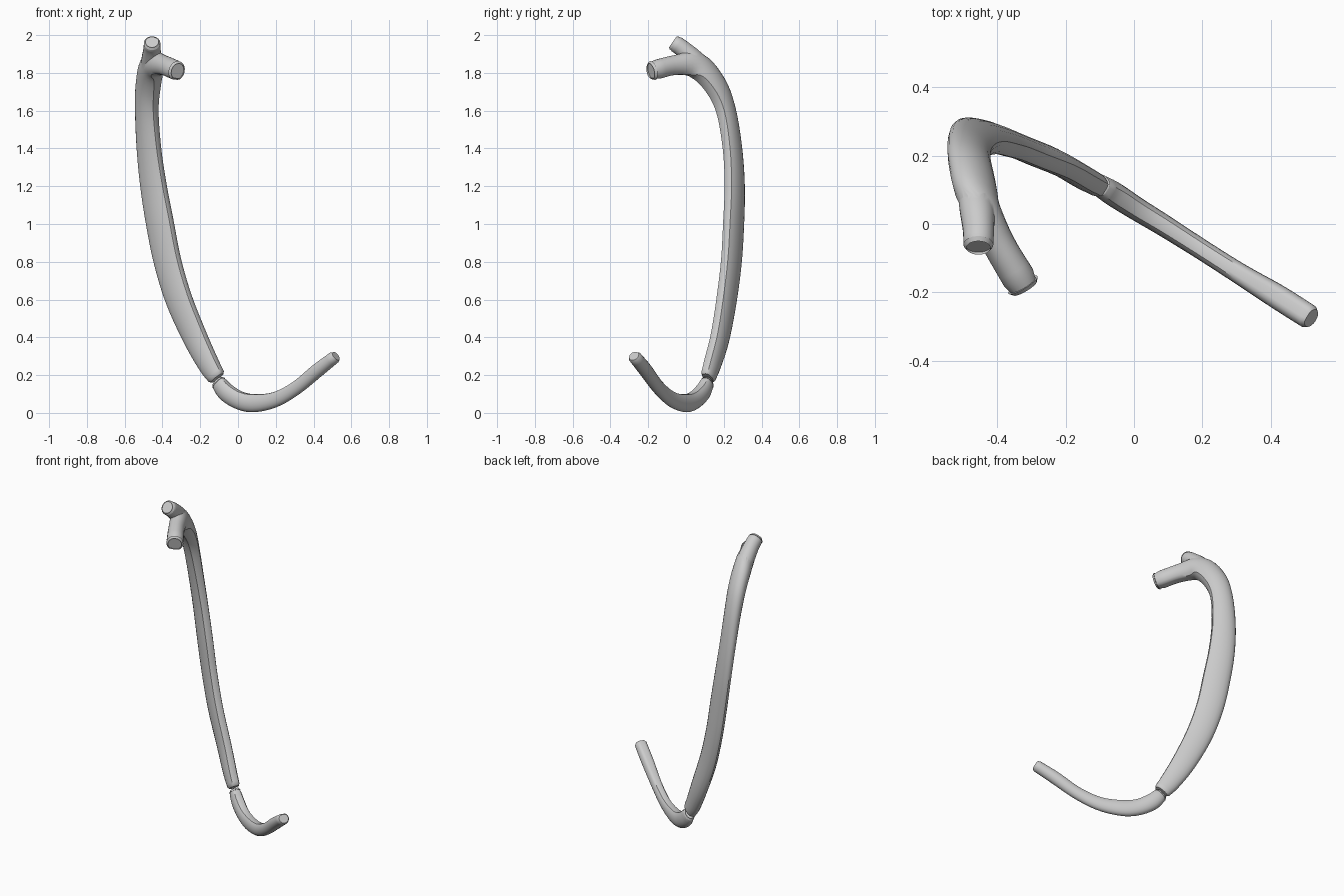
import bpy, bmesh, math
from mathutils import Vector

if "Cube" in bpy.data.objects:
    bpy.data.objects.remove(bpy.data.objects["Cube"])

grey = bpy.data.materials.new("bone grey")
grey.use_nodes = True
grey.diffuse_color = (0.6, 0.6, 0.6, 1)
grey.node_tree.nodes["Principled BSDF"].inputs["Base Color"].default_value = (0.6, 0.6, 0.6, 1)

PLANE_NORMAL = Vector((0.533, 0.846, 0))
SIDES = 20
STEPS = 5


def resample(stations):
    """Catmull-Rom through (x, y, z, in-plane radius, across radius)."""
    pts = [Vector(s) for s in stations]
    pts = [2 * pts[0] - pts[1]] + pts + [2 * pts[-1] - pts[-2]]
    out = []
    for a, b, c, d in zip(pts, pts[1:], pts[2:], pts[3:]):
        for i in range(STEPS):
            t = i / STEPS
            out.append(0.5 * (2 * b + (c - a) * t + (2 * a - 5 * b + 4 * c - d) * t**2
                              + (3 * b - a - 3 * c + d) * t**3))
    return out + [pts[-2]]


def section(angle, flat):
    """Rounded outside, flattened inner edge."""
    return min(math.cos(angle), flat), math.sin(angle)


def sweep(name, stations, flat=0.86, round_end=0.012):
    path = resample(stations)
    centres = [Vector(p[:3]) for p in path]
    rings = []
    for i, p in enumerate(path):
        t = (centres[min(i + 1, len(path) - 1)] - centres[max(i - 1, 0)]).normalized()
        rings.append((centres[i], t, p[3], p[4]))
    # softened rims at both ends
    for at, sign in ((0, -1), (len(rings), 1)):
        c, t, a, b = rings[0 if at == 0 else -1]
        rings.insert(at, (c + t * sign * round_end, t, a * 0.8, b * 0.8))
    bm = bmesh.new()
    loops = []
    for c, t, a, b in rings:
        v = (PLANE_NORMAL - t * PLANE_NORMAL.dot(t)).normalized()
        u = v.cross(t)
        loop = []
        for k in range(SIDES):
            su, sv = section(math.tau * k / SIDES, flat)
            loop.append(bm.verts.new(c + u * a * su + v * b * sv))
        loops.append(loop)
    for lo, hi in zip(loops, loops[1:]):
        for k in range(SIDES):
            n = (k + 1) % SIDES
            bm.faces.new((lo[k], lo[n], hi[n], hi[k]))
    bm.faces.new(loops[0])
    bm.faces.new(loops[-1])
    bmesh.ops.recalc_face_normals(bm, faces=bm.faces)
    mesh = bpy.data.meshes.new(name)
    bm.to_mesh(mesh)
    bm.free()
    mesh.materials.append(grey)
    obj = bpy.data.objects.new(name, mesh)
    bpy.context.collection.objects.link(obj)
    return obj


def smooth(obj):
    bpy.ops.object.select_all(action="DESELECT")
    obj.select_set(True)
    bpy.context.view_layer.objects.active = obj
    bpy.ops.object.shade_smooth_by_angle(angle=math.radians(38))


# Long curved shaft, running over the top into the head
shaft = sweep("rib_shaft", [
    (-0.115, 0.118, 0.195, 0.054, 0.034),
    (-0.155, 0.14, 0.26, 0.064, 0.036),
    (-0.225, 0.18, 0.4, 0.075, 0.036),
    (-0.31, 0.215, 0.6, 0.083, 0.036),
    (-0.37, 0.24, 0.8, 0.086, 0.036),
    (-0.41, 0.252, 1.0, 0.087, 0.037),
    (-0.445, 0.258, 1.2, 0.082, 0.037),
    (-0.47, 0.246, 1.4, 0.075, 0.039),
    (-0.482, 0.212, 1.6, 0.07, 0.044),
    (-0.475, 0.155, 1.735, 0.075, 0.05),
    (-0.452, 0.06, 1.835, 0.075, 0.054),
    (-0.395, -0.06, 1.838, 0.056, 0.048),
    (-0.325, -0.178, 1.81, 0.054, 0.05),
])

# Short knob branching off above the head
knob = sweep("rib_knob", [
    (-0.475, 0.15, 1.75, 0.045, 0.045),
    (-0.46, 0.055, 1.86, 0.054, 0.05),
    (-0.455, -0.015, 1.925, 0.046, 0.046),
    (-0.455, -0.06, 1.957, 0.044, 0.044),
], flat=1)
union = shaft.modifiers.new("join_knob", "BOOLEAN")
union.operation = "UNION"
union.solver = "EXACT"
union.object = knob
bpy.context.view_layer.objects.active = shaft
bpy.ops.object.modifier_apply(modifier=union.name)
bpy.data.objects.remove(knob)
smooth(shaft)

# Upturned cartilage at the lower end
cartilage = sweep("cartilage", [
    (0.51, -0.27, 0.295, 0.034, 0.036),
    (0.42, -0.213, 0.225, 0.038, 0.036),
    (0.31, -0.146, 0.135, 0.038, 0.031),
    (0.2, -0.076, 0.074, 0.043, 0.03),
    (0.09, -0.006, 0.055, 0.051, 0.032),
    (0.01, 0.043, 0.068, 0.052, 0.034),
    (-0.06, 0.088, 0.11, 0.052, 0.036),
    (-0.102, 0.114, 0.16, 0.045, 0.032),
])
smooth(cartilage)
